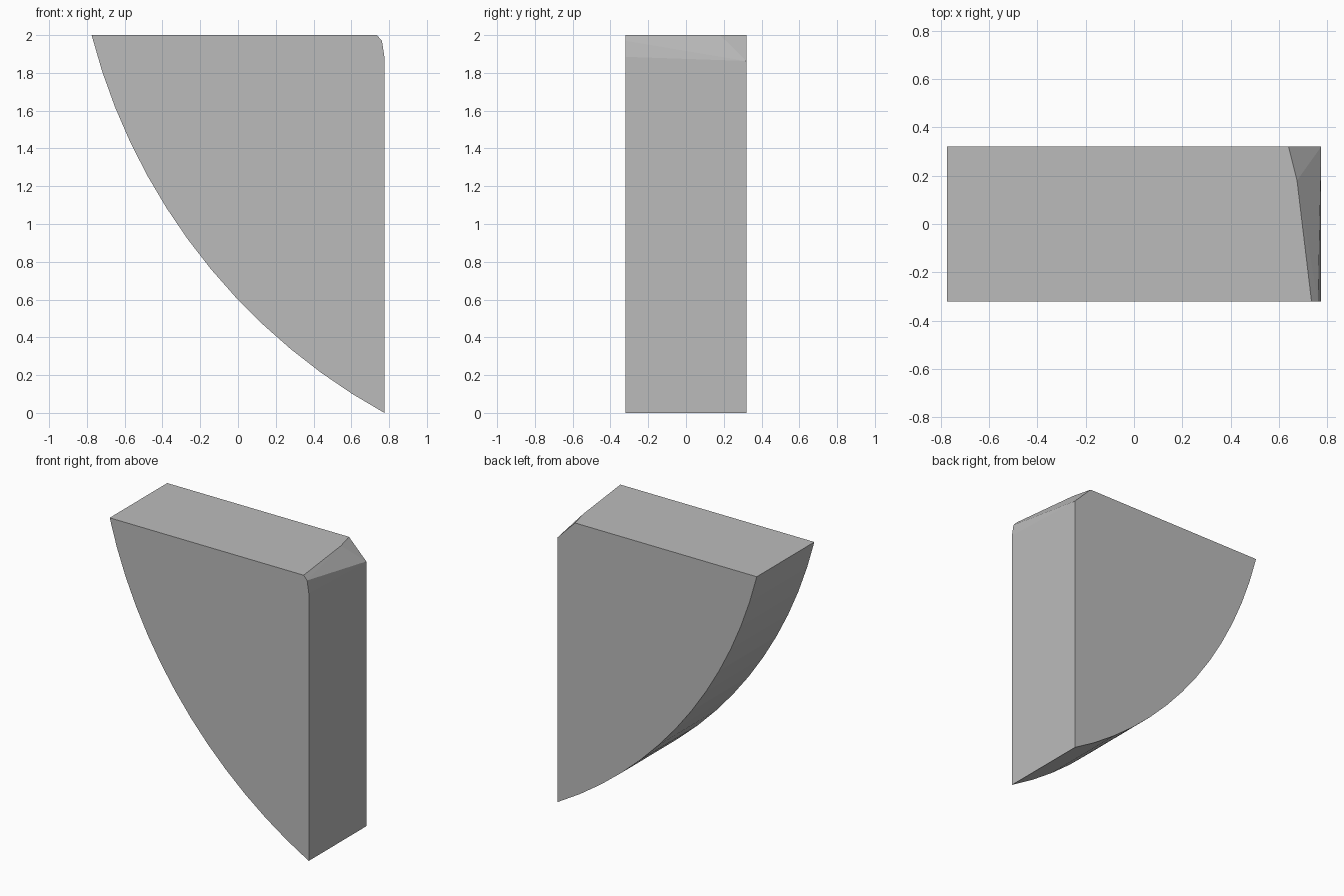
import bpy, bmesh, math

cube = bpy.data.objects.get("Cube")
if cube:
    bpy.data.objects.remove(cube, do_unlink=True)

HALF_X, HALF_Y, TOP = 0.775, 0.32, 2.0
CENTRE_X, CENTRE_Z, RADIUS = 2.323, 2.80, 3.2
SEGMENTS = 13

grey = bpy.data.materials.new("plain grey")
grey.use_nodes = True
colour = (0.5, 0.5, 0.5, 1)
grey.diffuse_color = colour
grey.node_tree.nodes["Principled BSDF"].inputs["Base Color"].default_value = colour

bm = bmesh.new()


def arc(y):
    """Curved underside, from the top left tip to the bottom right tip."""
    start = math.atan2(TOP - CENTRE_Z, -HALF_X - CENTRE_X)
    end = math.atan2(-CENTRE_Z, HALF_X - CENTRE_X)
    verts = []
    for i in range(SEGMENTS + 1):
        a = start + (end - start) * i / SEGMENTS
        x = CENTRE_X + RADIUS * math.cos(a)
        z = CENTRE_Z + RADIUS * math.sin(a)
        if i == 0:
            x, z = -HALF_X, TOP
        elif i == SEGMENTS:
            x, z = HALF_X, 0
        verts.append(bm.verts.new((x, y, z)))
    return verts


front, back = arc(-HALF_Y), arc(HALF_Y)

# Worn corner: three points at the front, two at the back, one on the top edge
front_top = bm.verts.new((0.735, -HALF_Y, TOP))
front_mid = bm.verts.new((0.762, -HALF_Y, 1.97))
front_low = bm.verts.new((HALF_X, -HALF_Y, 1.885))
top_bend = bm.verts.new((0.675, 0.18, TOP))
back_top = bm.verts.new((0.64, HALF_Y, TOP))
back_low = bm.verts.new((HALF_X, HALF_Y, 1.863))

# Flat sides, top and upright end
bm.faces.new(front + [front_low, front_mid, front_top])
bm.faces.new(back + [back_low, back_top])
bm.faces.new([front[0], front_top, top_bend, back_top, back[0]])
bm.faces.new([front[-1], back[-1], back_low, front_low])

# Facets of the worn corner
for facet in ([front_top, front_mid, top_bend], [front_mid, back_low, top_bend],
              [top_bend, back_low, back_top], [front_mid, front_low, back_low]):
    bm.faces.new(facet)

# Curved underside
for i in range(SEGMENTS):
    bm.faces.new([front[i], back[i], back[i + 1], front[i + 1]])

bmesh.ops.recalc_face_normals(bm, faces=bm.faces)
mesh = bpy.data.meshes.new("curved_wedge")
bm.to_mesh(mesh)
bm.free()
mesh.materials.append(grey)
wedge = bpy.data.objects.new("curved_wedge", mesh)
bpy.context.collection.objects.link(wedge)
